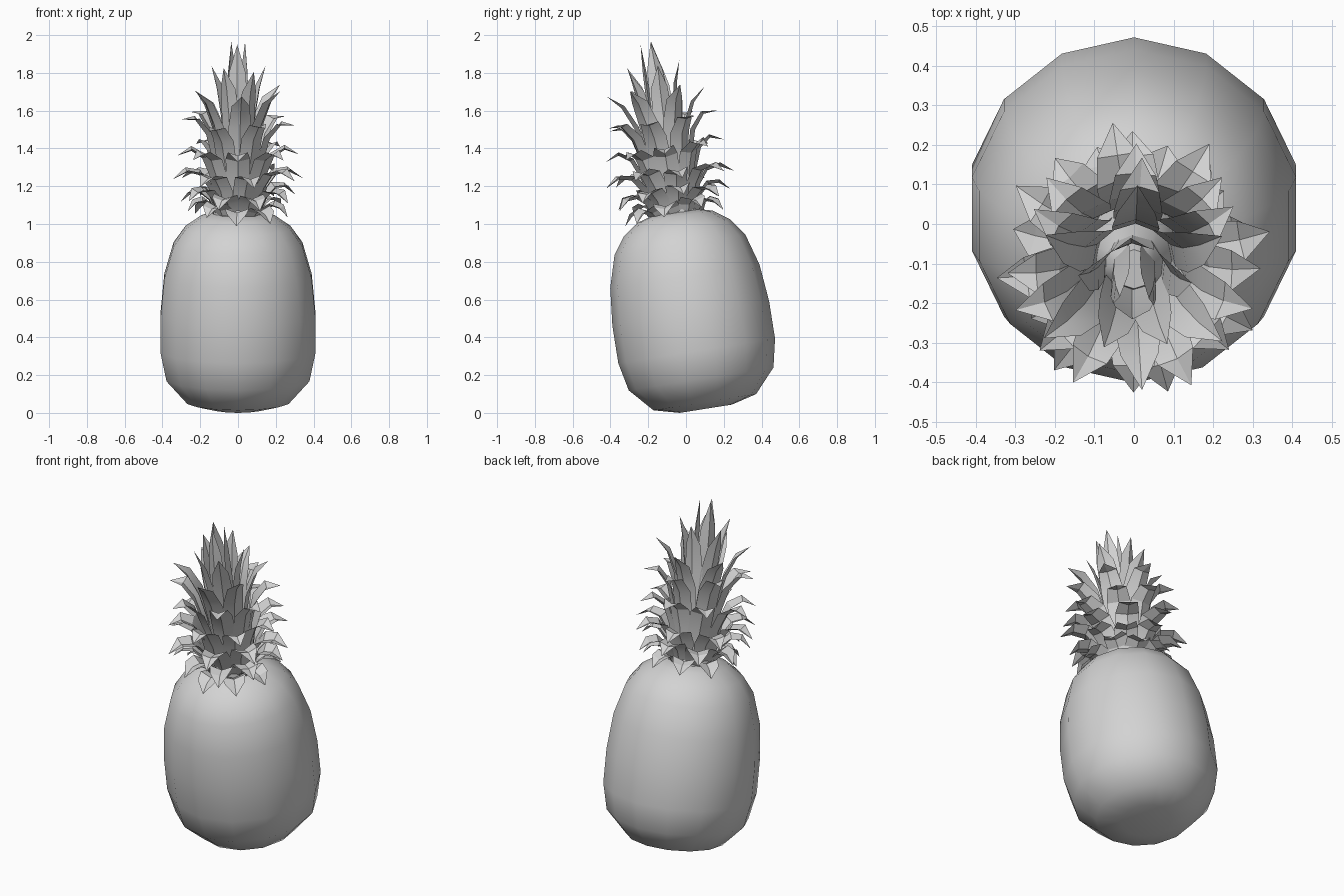
import bpy
import bmesh
import math
import random
from mathutils import Vector

random.seed(4)
TILT = math.radians(9)
BASE = Vector((0, 0.105, 0.022))

default_cube = bpy.data.objects.get("Cube")
if default_cube:
    bpy.data.objects.remove(default_cube, do_unlink=True)

grey = bpy.data.materials.new("plain_grey")
grey.use_nodes = True
colour = (0.65, 0.65, 0.65, 1)
grey.diffuse_color = colour
grey.node_tree.nodes["Principled BSDF"].inputs["Base Color"].default_value = colour


def finish(bm, name, smooth_angle):
    """Turn a bmesh into a leaning, shaded object."""
    mesh = bpy.data.meshes.new(name)
    bm.to_mesh(mesh)
    bm.free()
    mesh.materials.append(grey)
    obj = bpy.data.objects.new(name, mesh)
    bpy.context.collection.objects.link(obj)
    obj.location = BASE
    obj.rotation_euler.x = TILT
    bpy.ops.object.select_all(action="DESELECT")
    obj.select_set(True)
    bpy.context.view_layer.objects.active = obj
    bpy.ops.object.shade_smooth_by_angle(angle=math.radians(smooth_angle))
    return obj


def lathe(name, profile, sides, smooth_angle):
    """Closed solid of revolution, with a corner at the back."""
    bm = bmesh.new()
    rings = []
    for radius, height in profile:
        ring = []
        for i in range(sides):
            a = math.tau * i / sides
            ring.append(bm.verts.new((radius * math.sin(a), radius * math.cos(a), height)))
        rings.append(ring)
    for low, high in zip(rings, rings[1:]):
        for i in range(sides):
            j = (i + 1) % sides
            bm.faces.new((low[i], low[j], high[j], high[i]))
    bm.faces.new(rings[0])
    bm.faces.new(rings[-1])
    bmesh.ops.recalc_face_normals(bm, faces=bm.faces)
    return finish(bm, name, smooth_angle)


def add_leaf(bm, angle, root, bend, tip, half_width):
    """Folded leaf along a curved path given as (radius, height) points."""
    radial = Vector((math.sin(angle), -math.cos(angle), 0))
    side = Vector((math.cos(angle), math.sin(angle), 0))
    up = Vector((0, 0, 1))
    root, bend, tip = Vector(root), Vector(bend), Vector(tip)
    widths = (0.7, 0.95, 1, 0.8, 0)
    rows = []
    for i, w in enumerate(widths):
        t = i / (len(widths) - 1)
        p = root * (1 - t) ** 2 + bend * 2 * t * (1 - t) + tip * t * t
        d = ((bend - root) * (1 - t) + (tip - bend) * t).normalized()
        middle = radial * p.x + up * p.y
        lift = (up * d.x - radial * d.y) * half_width * w * 0.35
        if w == 0:
            rows.append([bm.verts.new(middle)])
        else:
            offset = side * half_width * w
            rows.append([bm.verts.new(v) for v in
                         (middle - offset + lift, middle, middle + offset + lift)])
    for low, high in zip(rows, rows[1:]):
        for k in range(2):
            if len(high) == 1:
                bm.faces.new((low[k + 1], low[k], high[0]))
            else:
                bm.faces.new((low[k + 1], low[k], high[k], high[k + 1]))


# Fruit body
lathe("fruit_body",
      [(0.14, 0), (0.275, 0.035), (0.388, 0.16), (0.42, 0.31), (0.42, 0.51),
       (0.4, 0.71), (0.35, 0.88), (0.285, 0.97), (0.2, 1.03), (0.13, 1.05)],
      14, 60)

# Stem inside the crown
lathe("crown_stem", [(0.14, 1.0), (0.13, 1.12), (0.1, 1.25), (0.05, 1.4)], 10, 40)

# Crown tiers: name, leaf count, phase, root, bend, tip, half width
tiers = [
    ("collar_leaves", 9, 0, (0.12, 1.02), (0.18, 1.16), (0.27, 1.04), 0.065),
    ("lowest_leaves", 9, 0.5, (0.12, 1.04), (0.19, 1.25), (0.31, 1.12), 0.065),
    ("low_leaves", 8, 0.25, (0.12, 1.06), (0.18, 1.36), (0.35, 1.23), 0.065),
    ("middle_leaves", 8, 0, (0.12, 1.08), (0.16, 1.49), (0.32, 1.38), 0.065),
    ("upper_leaves", 7, 0.5, (0.11, 1.1), (0.14, 1.6), (0.31, 1.54), 0.062),
    ("high_leaves", 6, 0, (0.09, 1.15), (0.11, 1.6), (0.26, 1.7), 0.06),
    ("inner_leaves", 5, 0.5, (0.07, 1.2), (0.08, 1.65), (0.15, 1.85), 0.055),
    ("top_leaves", 3, 0, (0.05, 1.25), (0.07, 1.7), (0.04, 1.98), 0.055),
]
for name, count, phase, root, bend, tip, half_width in tiers:
    bm = bmesh.new()
    for i in range(count):
        angle = math.tau * (i + phase + random.uniform(-0.08, 0.08)) / count
        rise = random.uniform(-0.025, 0.025)
        add_leaf(bm, angle, root, (bend[0], bend[1] + rise), (tip[0], tip[1] + rise), half_width)
    finish(bm, name, 25)
